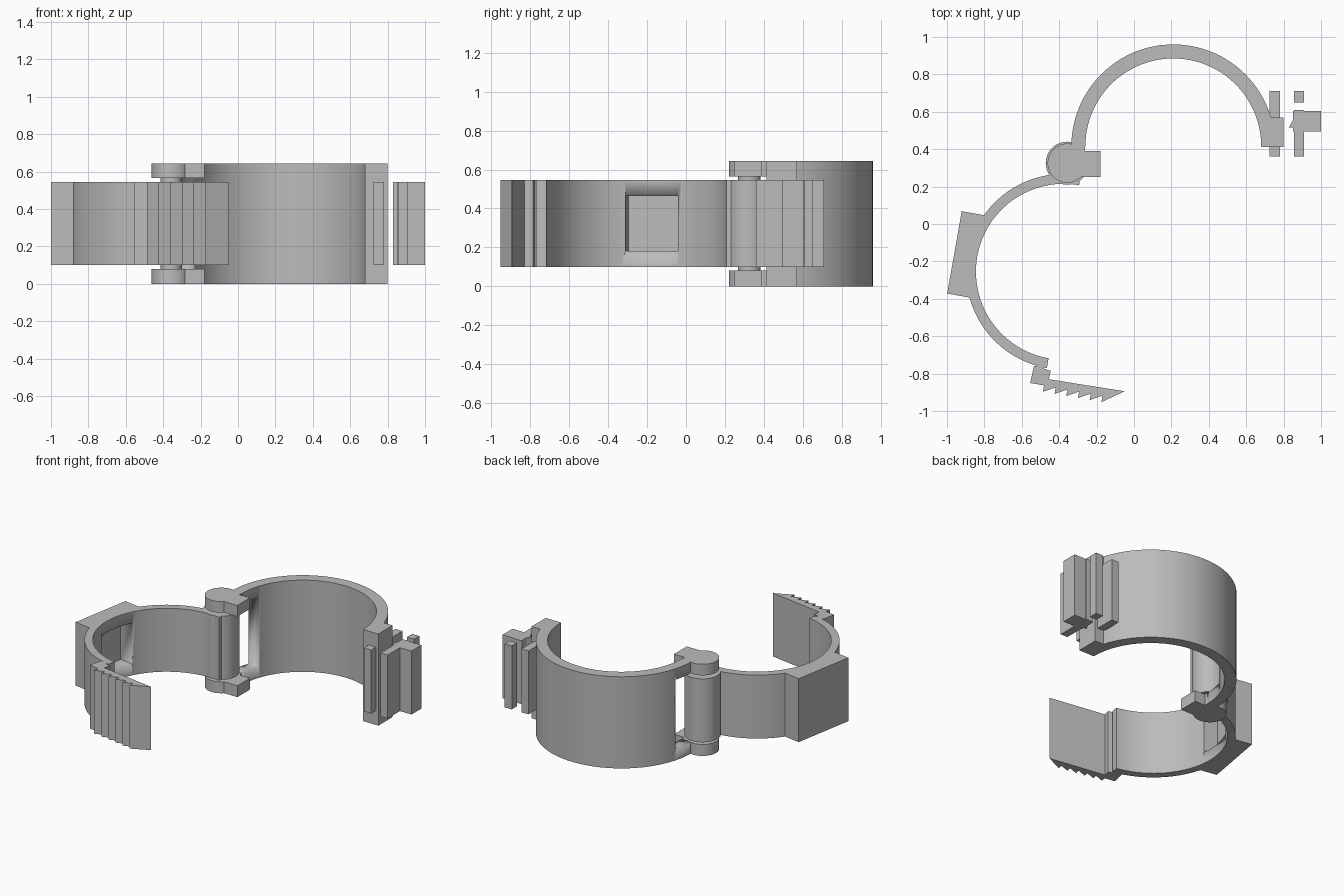
import bpy, bmesh
from math import cos, sin, radians, sqrt
from mathutils import Vector

cube = bpy.data.objects.get("Cube")
if cube:
    bpy.data.objects.remove(cube, do_unlink=True)

GREY = (0.5, 0.5, 0.5, 1)
mat = bpy.data.materials.new("plain grey")
mat.use_nodes = True
mat.diffuse_color = GREY
mat.node_tree.nodes["Principled BSDF"].inputs["Base Color"].default_value = GREY

TOP = 0.643             # height of the wide band
LOW, HIGH = 0.1, 0.545  # height range of the narrow parts
LUGS = {"lower": (0, 0.08), "upper": (0.565, TOP)}


def extrude(name, points, z0=LOW, z1=HIGH):
    """Prism with smooth curved sides, from a plan outline."""
    bm = bmesh.new()
    face = bm.faces.new([bm.verts.new((x, y, z0)) for x, y in points])
    moved = bmesh.ops.extrude_face_region(bm, geom=[face])["geom"]
    bmesh.ops.translate(bm, vec=(0, 0, z1 - z0),
                        verts=[v for v in moved if isinstance(v, bmesh.types.BMVert)])
    bmesh.ops.recalc_face_normals(bm, faces=bm.faces)
    mesh = bpy.data.meshes.new(name)
    bm.to_mesh(mesh)
    bm.free()
    mesh.materials.append(mat)
    obj = bpy.data.objects.new(name, mesh)
    bpy.context.collection.objects.link(obj)
    activate(obj)
    bpy.ops.object.shade_smooth_by_angle(angle=radians(30))
    return obj


def activate(obj):
    bpy.ops.object.select_all(action='DESELECT')
    obj.select_set(True)
    bpy.context.view_layer.objects.active = obj


def cut(obj, cutter):
    mod = obj.modifiers.new("cut", 'BOOLEAN')
    mod.operation = 'DIFFERENCE'
    mod.solver = 'EXACT'
    mod.object = cutter
    activate(obj)
    bpy.ops.object.modifier_apply(modifier=mod.name)
    bpy.data.objects.remove(cutter, do_unlink=True)


def arc(c, r, a0, a1, n=64):
    steps = [radians(a0 + (a1 - a0) * i / n) for i in range(n + 1)]
    return [(c[0] + r * cos(a), c[1] + r * sin(a)) for a in steps]


def disc(c, r, n=48):
    return arc(c, r, 0, 360, n)[:-1]


def rect(x0, x1, y0, y1):
    return [(x0, y0), (x1, y0), (x1, y1), (x0, y1)]


# Wide half ring with an opening beside the hinge
ring_c = (0.21, 0.415)
wide_ring = extrude("wide_half_ring",
                    arc(ring_c, 0.545, 0, 180) + arc(ring_c, 0.47, 180, 0), 0, TOP)
cut(wide_ring, extrude("opening_cutter", rect(-0.45, -0.15, 0.3, 0.565), 0.08, 0.565))

# Closing block and catch bar on the free end of the wide ring
extrude("end_block", rect(0.685, 0.8, 0.413, 0.57), 0, TOP)
extrude("catch_bar", rect(0.725, 0.78, 0.36, 0.71))

# Loose catch in front of the end block
extrude("loose_catch_bar", rect(0.855, 0.91, 0.36, 0.61))
extrude("loose_catch_stub", rect(0.855, 0.91, 0.65, 0.71))
extrude("loose_catch_block", rect(0.85, 1.0, 0.495, 0.605))
extrude("loose_catch_tooth", [(0.828, 0.515), (0.86, 0.515), (0.86, 0.575)])

# Hinge: barrel, pin and the two lugs
hinge = (-0.357, 0.325)
extrude("hinge_barrel", disc(hinge, 0.115))
extrude("hinge_pin", disc(hinge, 0.057), 0.04, 0.6)
for side, (z0, z1) in LUGS.items():
    extrude(side + "_lug_eye", disc(hinge, 0.105), z0, z1)
    extrude(side + "_lug_stop", rect(hinge[0], -0.18, 0.25, 0.39), z0, z1)
    extrude(side + "_lug_web", rect(-0.333, -0.262, 0.36, 0.42), z0, z1)

# Narrow half ring, tilted, with a mounting pad on its outer side
strap_c = Vector((-0.375, -0.255))
out = Vector((cos(radians(170)), sin(radians(170))))
side = Vector((out.y, -out.x))


def strap_point(u, t):
    return tuple(strap_c + out * u + side * t)


PAD = 0.2235
ring_r = 0.523
pad_root = sqrt(ring_r ** 2 - PAD ** 2)
outer = arc(strap_c, ring_r, 80, 260, 80)
offsets = [(Vector(p) - strap_c).dot(side) for p in outer]
before = [p for p, t in zip(outer, offsets) if t > PAD]
after = [p for p, t in zip(outer, offsets) if t < -PAD]
pad = [strap_point(u, t) for u, t in
       ((pad_root, PAD), (0.594, PAD), (0.594, -PAD), (pad_root, -PAD))]
strap = extrude("narrow_half_ring_with_pad",
                before + pad + after + arc(strap_c, 0.47, 260, 80))

# Square pocket sunk into the pad from the inside
pocket = [strap_point(u, t) for u, t in
          ((0.4, -0.137), (0.55, -0.137), (0.55, 0.137), (0.4, 0.137))]
cut(strap, extrude("pocket_cutter", pocket, 0.18, 0.465))

# Serrated latch on the free end of the narrow ring
base = Vector((-0.555, -0.85))
along = Vector((cos(radians(-10)), sin(radians(-10))))
down = Vector((along.y, -along.x))
profile = [(0.505, -0.044), (0.095, -0.037), (0.097, -0.083),
           (0.06, -0.087), (0.055, -0.1), (0.03, -0.1), (0.004, -0.092), (0, 0)]
for k in range(6):
    s = 0.075 + 0.0635 * k
    profile += [(s, 0), (s, 0.035)]
extrude("serrated_latch", [tuple(base + along * s + down * d) for s, d in profile])
